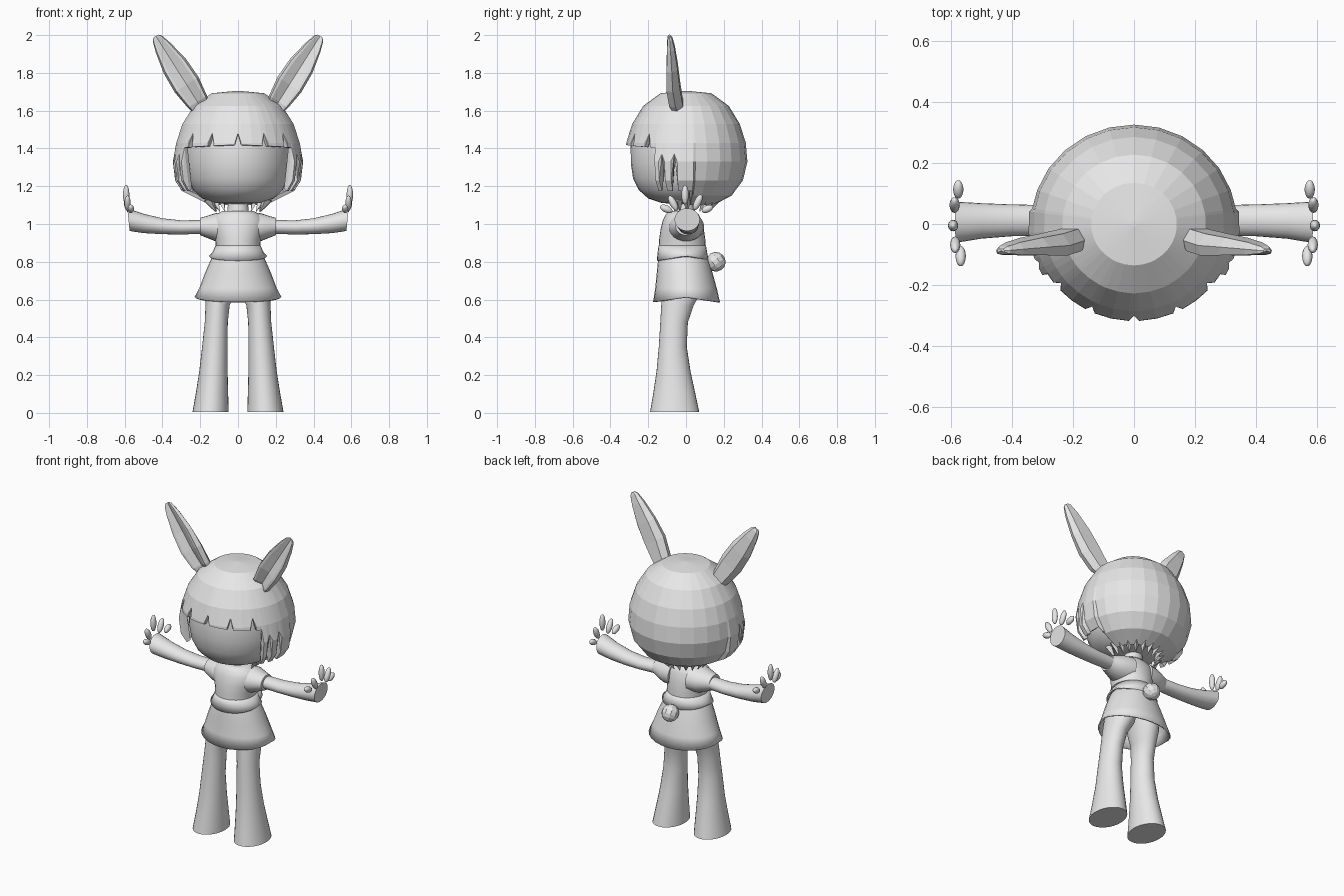
import bpy, bmesh, math
from math import sin, cos, pi, radians
from mathutils import Vector, Matrix

if "Cube" in bpy.data.objects:
    bpy.data.objects.remove(bpy.data.objects["Cube"])

grey = bpy.data.materials.new("plain_grey")
grey.use_nodes = True
grey.diffuse_color = (0.8, 0.8, 0.8, 1)
grey.node_tree.nodes["Principled BSDF"].inputs["Base Color"].default_value = (0.8, 0.8, 0.8, 1)


def finish(name, bm, smooth=True, mirror=False, thick=0):
    """Turn a bmesh into a named object with shading and modifiers."""
    bmesh.ops.remove_doubles(bm, verts=bm.verts, dist=0.0004)
    bmesh.ops.recalc_face_normals(bm, faces=bm.faces)
    mesh = bpy.data.meshes.new(name)
    bm.to_mesh(mesh)
    bm.free()
    mesh.materials.append(grey)
    ob = bpy.data.objects.new(name, mesh)
    bpy.context.collection.objects.link(ob)
    if smooth:
        bpy.ops.object.select_all(action="DESELECT")
        ob.select_set(True)
        bpy.context.view_layer.objects.active = ob
        bpy.ops.object.shade_smooth_by_angle(angle=radians(40))
    if thick:
        ob.modifiers.new("Thickness", "SOLIDIFY").thickness = thick
    if mirror:
        ob.modifiers.new("Mirror", "MIRROR").use_mirror_merge = False
    return ob


def loft(rings, caps=True):
    """Skin a list of equal-length closed rings."""
    bm = bmesh.new()
    loops = [[bm.verts.new(p) for p in ring] for ring in rings]
    n = len(loops[0])
    for a, b in zip(loops, loops[1:]):
        for i in range(n):
            j = (i + 1) % n
            bm.faces.new((a[i], a[j], b[j], b[i]))
    if caps:
        bm.faces.new(loops[0])
        bm.faces.new(loops[-1])
    return bm


def ring_z(z, cx, hx, cy, hy, n=28):
    return [(cx + hx * sin(2 * pi * i / n), cy - hy * cos(2 * pi * i / n), z) for i in range(n)]


def ring_x(x, cz, hz, cy, hy, lean=0, n=24):
    return [(x + lean * sin(2 * pi * i / n), cy + hy * cos(2 * pi * i / n),
             cz + hz * sin(2 * pi * i / n)) for i in range(n)]


# Face: smooth rounded block with a flat chin
face = [(1.105, .06), (1.112, .13), (1.135, .2), (1.18, .25), (1.24, .28), (1.32, .292),
        (1.42, .293), (1.5, .275), (1.6, .19), (1.64, .08)]
finish("face", loft([ring_z(z, 0, r * .95, 0, r, 32) for z, r in face]))

# Hair: faceted bob whose lower edge is cut into fringe and side locks
PROFILE = [(1.705, .01), (1.692, .14), (1.625, .235), (1.53, .295), (1.43, .328),
           (1.33, .337), (1.23, .312), (1.15, .25), (1.1, .15)]
FRINGE, LOCKS = (0, 26, 50), (67, 79)
FRINGE_END, LOCK_END = 59, 98


def hair_radius(z):
    for (z1, r1), (z2, r2) in zip(PROFILE, PROFILE[1:]):
        if z >= z2:
            return r1 + (r2 - r1) * (z1 - z) / (z1 - z2)
    return PROFILE[-1][1]


def hair_edge(a):
    a = abs(a)
    if a <= FRINGE_END:
        return 1.48 if a in FRINGE else 1.42 - .00025 * a
    if a < LOCK_END:
        return 1.37 if a in LOCKS else 1.175
    return 1.1


angles = {0, 13, 38, FRINGE_END, FRINGE_END + 1, 73, 85, 97, 99, 180}
angles |= set(range(110, 180, 14))
for notch, half in [(f, 3) for f in FRINGE] + [(k, 3) for k in LOCKS]:
    angles |= {notch - half, notch, notch + half}
angles = sorted({s * a for a in angles for s in (-1, 1)} - {-180})
columns = []
for a in angles:
    edge = hair_edge(a)
    column = []
    for z0, _ in PROFILE:
        z = max(z0, edge)
        r = hair_radius(z)
        if FRINGE_END < abs(a) < LOCK_END:
            r += .13 * max(0, 1.4 - z)
        column.append((r * sin(radians(a)), -.965 * r * cos(radians(a)), z))
    columns.append(column)
hair = loft(list(zip(*columns)), caps=False)
bmesh.ops.remove_doubles(hair, verts=hair.verts, dist=0.0004)
crown = [e for e in hair.edges if e.is_boundary and all(v.co.z > 1.7 for v in e.verts)]
bmesh.ops.holes_fill(hair, edges=crown)
finish("hair", hair, smooth=False, thick=.025)

# Hair tips: ragged spikes tucked under the nape
spikes = bmesh.new()
for i in range(13):
    a = radians(75 + i * 17.5)
    spot = Matrix.Rotation(a, 4, "Z") @ Matrix.Translation((0, -.14, 1.1)) @ Matrix.Rotation(radians(-150), 4, "X")
    bmesh.ops.create_cone(spikes, cap_ends=True, segments=4, radius1=.026, radius2=.002,
                          depth=.08, matrix=spot)
finish("nape_hair_tips", spikes, smooth=False)

# Ears: leaning leaf shapes with a hollow front
section = [(1, 0), (.6, .9), (-.6, .9), (-1, 0), (-.85, -.8), (-.65, -.75), (0, -.15), (.65, -.75), (.85, -.8)]
stations = [(0, .045, .03, -.035), (.12, .06, .042, -.055), (.35, .075, .042, -.07),
            (.6, .07, .034, -.075), (.85, .046, .024, -.082), (.97, .028, .014, -.086),
            (1, .014, .006, -.087)]
base, tip = Vector((.185, 0, 1.6)), Vector((.435, 0, 1.995))
across = (tip - base).normalized().cross(Vector((0, 1, 0)))
ear = [[base.lerp(tip, t) + across * (u * w) + Vector((0, y + v * d, 0)) for u, v in section]
       for t, w, d, y in stations]
finish("ears", loft(ear), smooth=False, mirror=True)

# Neck and shirt
finish("neck", loft([ring_z(1.03, 0, .06, -.015, .055), ring_z(1.14, 0, .05, 0, .05)]))
shirt = [(.86, .118, .125), (.92, .12, .122), (.97, .135, .115), (1.02, .14, .103),
         (1.05, .115, .088), (1.068, .085, .07), (1.07, .07, .06)]
finish("shirt", loft([ring_z(z, 0, x, -.02, y) for z, x, y in shirt]))
sleeve = [(.06, .985, .08), (.12, .983, .074), (.17, .985, .056), (.2, .987, .046), (.2, .987, .036)]
finish("sleeves", loft([ring_x(x, z, r, 0, r * 1.2) for x, z, r in sleeve]), mirror=True)


def wavy_hem(bm, below, amount):
    low = [v for v in bm.verts if v.co.z < below]
    reach = max(abs(v.co.y) for v in low)
    for v in low:
        v.co.z += amount * (1 - 2 * abs(v.co.y) / reach)


# Shirt hem and skirt: open flared bands
hem = loft([ring_z(.885, 0, .12, -.02, .126), ring_z(.85, 0, .135, -.019, .131),
            ring_z(.82, 0, .155, -.018, .137)], caps=False)
wavy_hem(hem, .83, .014)
finish("shirt_hem", hem, thick=.008)
skirt = loft([ring_z(.86, 0, .115, -.018, .12), ring_z(.82, 0, .14, -.015, .132),
              ring_z(.74, 0, .175, -.007, .148), ring_z(.66, 0, .205, 0, .163),
              ring_z(.6, 0, .23, .003, .177)], caps=False)
wavy_hem(skirt, .62, .014)
finish("skirt", skirt, thick=.008)

# Legs: flared trousers joined at the hips
leg = [(.005, .145, .096, -.06, .13), (.1, .138, .086, -.062, .112), (.22, .13, .075, -.066, .09),
       (.35, .123, .067, -.07, .074), (.48, .115, .061, -.063, .073), (.57, .108, .064, -.045, .086),
       (.64, .09, .08, -.025, .105), (.74, .075, .08, -.02, .11)]
finish("legs", loft([ring_z(*s) for s in leg]), mirror=True)

# Arms: tubes widening to a flat cuff
arm = [(.15, .985, .037, .008, .044), (.3, .982, .037, .012, .05), (.4, .988, .042, .012, .052),
       (.5, 1.003, .051, .01, .058), (.58, 1.023, .06, .006, .067)]
finish("arms", loft([ring_x(*s, lean=.006 * (s[0] > .5)) for s in arm]), mirror=True)

# Fingers: small beads fanned above each cuff (x, y, z, tilt, half length)
fingers = bmesh.new()
for x, y, z, tilt, length in [(.567, -.105, 1.08, -65, .036), (.585, -.068, 1.11, -28, .045),
                              (.592, -.005, 1.155, 0, .052), (.587, .062, 1.115, 25, .045),
                              (.575, .113, 1.08, 65, .032)]:
    place = (Matrix.Translation((x, y, z)) @ Matrix.Rotation(radians(-tilt), 4, "X")
             @ Matrix.Diagonal((.017, .019, length, 1)))
    bmesh.ops.create_uvsphere(fingers, u_segments=12, v_segments=8, radius=1, matrix=place)
finish("fingers", fingers, mirror=True)

# Tail: faceted ball on the back of the skirt
tail = bmesh.new()
bmesh.ops.create_uvsphere(tail, u_segments=10, v_segments=7, radius=.052,
                          matrix=Matrix.Translation((0, .158, .8)) @ Matrix.Rotation(.6, 4, "X"))
finish("tail", tail, smooth=False)
